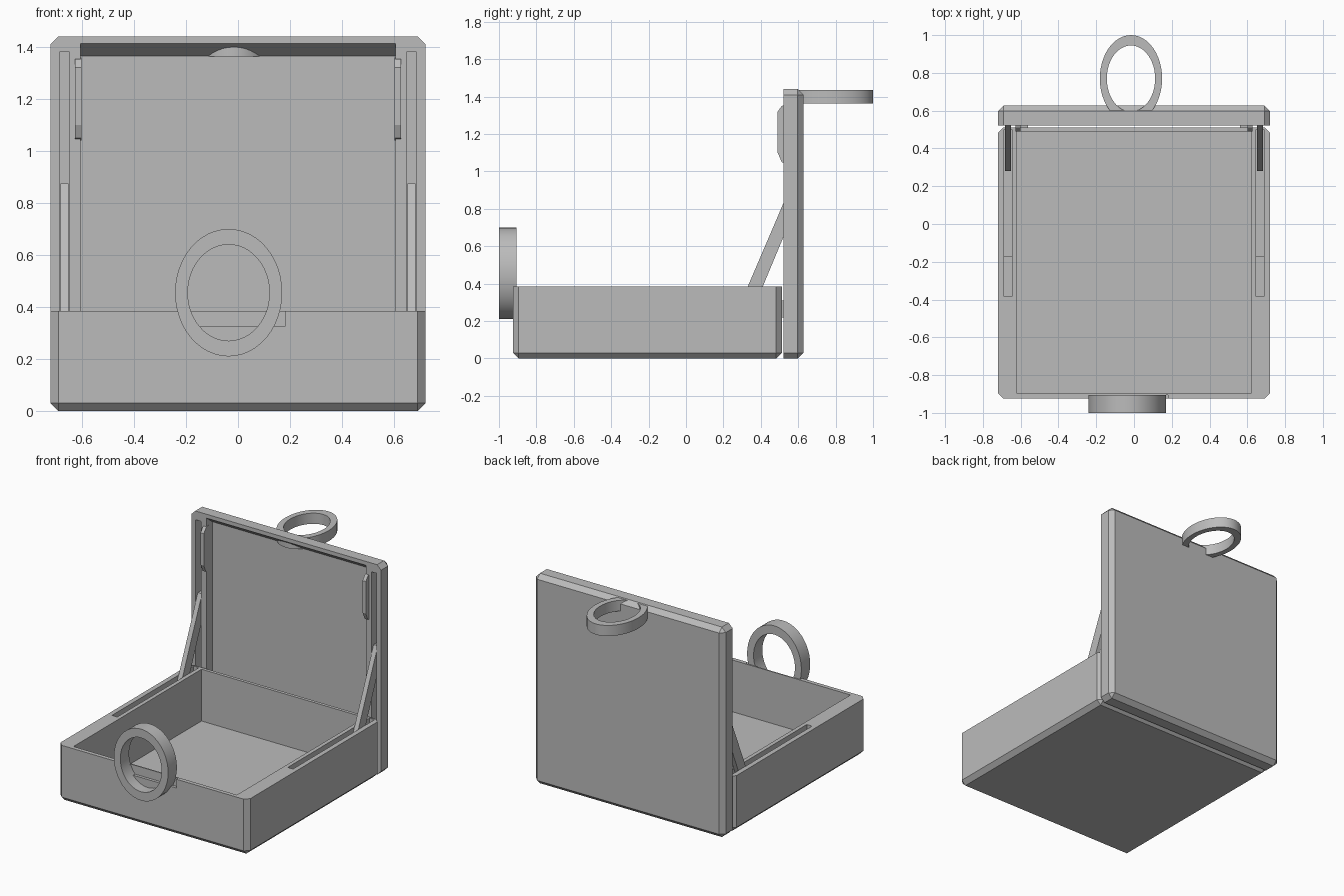
import bpy, bmesh, math

cube = bpy.data.objects.get("Cube")
if cube:
    bpy.data.objects.remove(cube, do_unlink=True)

grey = bpy.data.materials.new("plain_grey")
grey.use_nodes = True
grey.diffuse_color = (0.5, 0.5, 0.5, 1)
grey.node_tree.nodes["Principled BSDF"].inputs["Base Color"].default_value = grey.diffuse_color


def finish(name, bm):
    bmesh.ops.recalc_face_normals(bm, faces=bm.faces)
    mesh = bpy.data.meshes.new(name)
    bm.to_mesh(mesh)
    bm.free()
    mesh.materials.append(grey)
    ob = bpy.data.objects.new(name, mesh)
    bpy.context.collection.objects.link(ob)
    return ob


def box(name, x, y, z, chamfer=None):
    """Box from ranges; chamfer picks the edges to cut by a test on the two ends."""
    bm = bmesh.new()
    bmesh.ops.create_cube(bm, size=1)
    for v in bm.verts:
        v.co = [r[0] if c < 0 else r[1] for c, r in zip(v.co, (x, y, z))]
    if chamfer:
        edges = [e for e in bm.edges if chamfer(e.verts[0].co, e.verts[1].co)]
        bmesh.ops.bevel(bm, geom=edges, offset=0.03, segments=1, affect='EDGES')
    return finish(name, bm)


def prism(name, x, profile):
    """Outline in the y-z plane, extruded along x."""
    bm = bmesh.new()
    face = bm.faces.new([bm.verts.new((x[0], y, z)) for y, z in profile])
    out = bmesh.ops.extrude_face_region(bm, geom=[face])
    for v in out["geom"]:
        if isinstance(v, bmesh.types.BMVert):
            v.co.x = x[1]
    return finish(name, bm)


def oval_ring(name, centre, outer, inner, depth, upright, n=48):
    """Flat oval band, either upright (axis y) or lying (axis z)."""
    bm = bmesh.new()
    loops = []
    for (rx, ry), d in ((outer, depth[0]), (outer, depth[1]), (inner, depth[1]), (inner, depth[0])):
        loop = []
        for i in range(n):
            a = math.tau * i / n
            u, v = centre[0] + rx * math.cos(a), centre[1] + ry * math.sin(a)
            loop.append(bm.verts.new((u, d, v) if upright else (u, v, d)))
        loops.append(loop)
    for k in range(4):
        a, b = loops[k], loops[(k + 1) % 4]
        for i in range(n):
            j = (i + 1) % n
            bm.faces.new((a[i], a[j], b[j], b[i]))
    ob = finish(name, bm)
    bpy.ops.object.select_all(action='DESELECT')
    ob.select_set(True)
    bpy.context.view_layer.objects.active = ob
    bpy.ops.object.shade_smooth_by_angle(angle=math.radians(35))
    return ob


def cut(ob, cutters):
    for c in cutters:
        mod = ob.modifiers.new("cut", 'BOOLEAN')
        mod.operation = 'DIFFERENCE'
        mod.solver = 'EXACT'
        mod.object = c
        c.hide_render = True
        bpy.context.view_layer.objects.active = ob
        bpy.ops.object.modifier_apply(modifier=mod.name)
        bpy.data.objects.remove(c, do_unlink=True)


def side(s, a, b):
    return tuple(sorted((s * a, s * b)))


# Tray with chamfered corners and floor edge
tray = box("tray", (-0.72, 0.72), (-0.925, 0.512), (0, 0.385),
           lambda a, b: abs(a.z - b.z) > 0.1 or max(a.z, b.z) < 0.01)
cutters = [box("tray_cavity", (-0.62, 0.62), (-0.897, 0.49), (0.03, 0.5)),
           box("latch_notch", (-0.18, 0.18), (-1, -0.905), (0.325, 0.5))]
for s in (-1, 1):
    x = side(s, 0.647, 0.687)
    cutters.append(prism("tray_slot", x, [(-0.385, 0.5), (-0.385, 0.32), (-0.17, 0.32),
                                          (-0.17, 0.2), (0.5, 0.2), (0.5, 0.5)]))
cut(tray, cutters)

# Lid standing open behind the tray, chamfered at corners and back
lid = box("lid", (-0.72, 0.72), (0.522, 0.627), (0, 1.44),
          lambda a, b: abs(a.y - b.y) > 0.05 or min(a.y, b.y) > 0.6)
cutters = [prism("lid_recess", (-0.605, 0.605),
                 [(0.5, 0.025), (0.585, 0.025), (0.585, 1.365), (0.5, 1.43)])]
for s in (-1, 1):
    cutters.append(box("lid_slot", side(s, 0.647, 0.687), (0.5, 0.59), (0.04, 1.38)))
cut(lid, cutters)

# Struts, snap clips and hinges on both sides
for s, label in ((-1, "right"), (1, "left")):
    prism(label + "_strut", side(s, 0.651, 0.683),
          [(0.28, 0.268), (0.35, 0.24), (0.588, 0.81), (0.588, 0.875), (0.54, 0.875)])
    prism(label + "_clip", side(s, 0.602, 0.627),
          [(0.54, 1.04), (0.512, 1.05), (0.49, 1.1), (0.49, 1.32), (0.512, 1.35), (0.54, 1.36)])
    box(label + "_hinge", side(s, 0.56, 0.62), (0.5, 0.535), (0.22, 0.31))

# Oval pulls
oval_ring("front_ring", (-0.036, 0.455), (0.206, 0.245), (0.157, 0.185), (-1, -0.905), True)
oval_ring("lid_ring", (-0.016, 0.77), (0.165, 0.23), (0.128, 0.175), (1.362, 1.435), False)
